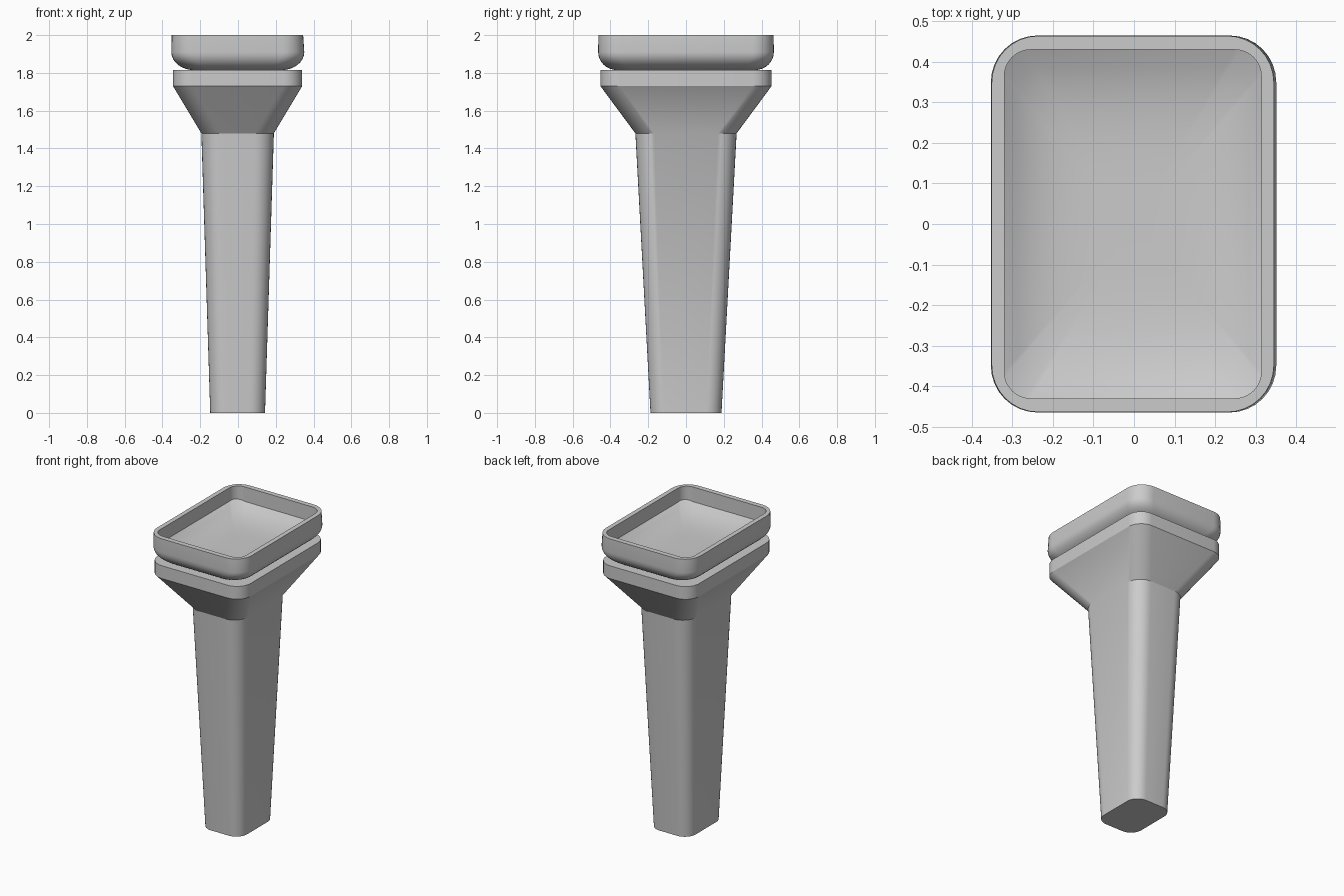
import bpy, bmesh, math

cube = bpy.data.objects.get("Cube")
if cube:
    bpy.data.objects.remove(cube, do_unlink=True)

GREY = (0.6, 0.6, 0.6, 1.0)
grey = bpy.data.materials.new("plain grey")
grey.use_nodes = True
grey.diffuse_color = GREY
grey.node_tree.nodes["Principled BSDF"].inputs["Base Color"].default_value = GREY

ARC = 8  # segments per rounded corner


def rounded_rect(hx, hy, radius, cx=0.0):
    """Outline points of a rounded rectangle, counter-clockwise."""
    points = []
    for quarter, (sx, sy) in enumerate([(1, 1), (-1, 1), (-1, -1), (1, -1)]):
        for i in range(ARC + 1):
            a = math.pi / 2 * (quarter + i / ARC)
            points.append((cx + sx * (hx - radius) + radius * math.cos(a),
                           sy * (hy - radius) + radius * math.sin(a)))
    return points


def loft(name, rings):
    """Skin a list of rings of 3D points and cap both ends."""
    bm = bmesh.new()
    loops = [[bm.verts.new(p) for p in ring] for ring in rings]
    for low, high in zip(loops, loops[1:]):
        n = len(low)
        for i in range(n):
            j = (i + 1) % n
            bm.faces.new((low[i], low[j], high[j], high[i]))
    bm.faces.new(loops[0][::-1])
    bm.faces.new(loops[-1])
    bmesh.ops.recalc_face_normals(bm, faces=bm.faces)
    mesh = bpy.data.meshes.new(name)
    bm.to_mesh(mesh)
    bm.free()
    mesh.materials.append(grey)
    obj = bpy.data.objects.new(name, mesh)
    bpy.context.collection.objects.link(obj)
    bpy.ops.object.select_all(action="DESELECT")
    obj.select_set(True)
    bpy.context.view_layer.objects.active = obj
    bpy.ops.object.shade_smooth_by_angle(angle=math.radians(30))
    return obj


def flat_ring(z, hx, hy, radius, cx=0.0):
    return [(x, y, z) for x, y in rounded_rect(hx, hy, radius, cx)]


# Pedestal: tapered column, flared neck and a flat top slab
loft("pedestal", [
    flat_ring(0.0, 0.145, 0.188, 0.08, -0.002),
    flat_ring(1.48, 0.192, 0.268, 0.10, -0.002),
    flat_ring(1.73, 0.342, 0.453, 0.10, -0.002),
    flat_ring(1.815, 0.342, 0.453, 0.10, -0.002),
])

# Basin: rounded underside, upright walls, flat rim and a hollow dished floor
RIM_X, RIM_Y, RIM_R = 0.348, 0.464, 0.115
IN_X, IN_Y, IN_R = 0.317, 0.43, 0.065
SHIFT = -0.003
rings = []
for i in range(9):
    a = math.pi / 2 * i / 8
    inset = 1 - math.sin(a)
    rings.append(flat_ring(1.91 - 0.095 * math.cos(a),
                           RIM_X + 0.004 - 0.12 * inset,
                           RIM_Y + 0.001 - 0.10 * inset, RIM_R, SHIFT + 0.002))
rings.append(flat_ring(2.0, RIM_X, RIM_Y, RIM_R, SHIFT))
rings.append(flat_ring(2.0, IN_X, IN_Y, IN_R, SHIFT))
for i in range(10):
    s = 1 - i / 10
    rings.append([(x * s, y * s, 1.84 + 0.045 * ((x * s / IN_X) ** 4 + (y * s / IN_Y) ** 4))
                  for x, y in rounded_rect(IN_X, IN_Y, IN_R, SHIFT)])
loft("basin", rings)
